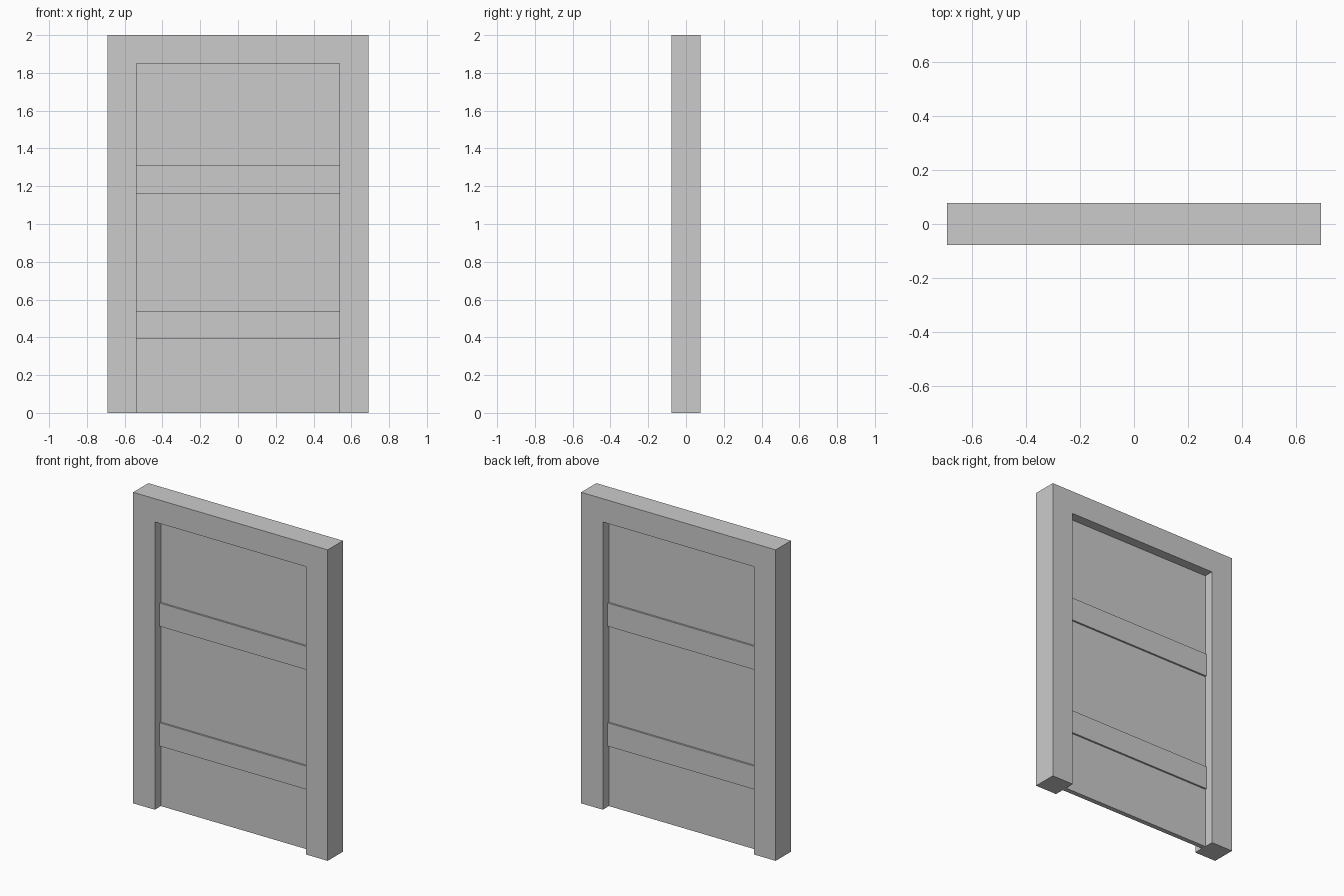
import bpy, bmesh

if "Cube" in bpy.data.objects:
    bpy.data.objects.remove(bpy.data.objects["Cube"])

HALF_W, HEIGHT, HALF_D = 0.692, 2.0, 0.077   # outer frame
IN_W, IN_H = 0.538, 1.85                     # opening


def slab(name, profile, half_depth):
    """Extrude an x/z outline symmetrically along y."""
    bm = bmesh.new()
    face = bm.faces.new([bm.verts.new((x, -half_depth, z)) for x, z in profile])
    ext = bmesh.ops.extrude_face_region(bm, geom=[face], use_keep_orig=True)
    verts = [g for g in ext["geom"] if isinstance(g, bmesh.types.BMVert)]
    bmesh.ops.translate(bm, verts=verts, vec=(0, 2 * half_depth, 0))
    bmesh.ops.recalc_face_normals(bm, faces=bm.faces)
    mesh = bpy.data.meshes.new(name)
    bm.to_mesh(mesh)
    bm.free()
    obj = bpy.data.objects.new(name, mesh)
    bpy.context.collection.objects.link(obj)
    return obj


def rect(half_w, z0, z1):
    return [(-half_w, z0), (half_w, z0), (half_w, z1), (-half_w, z1)]


# Door frame: two jambs and header in one piece
slab("door_frame", [(-HALF_W, 0), (-IN_W, 0), (-IN_W, IN_H), (IN_W, IN_H),
                    (IN_W, 0), (HALF_W, 0), (HALF_W, HEIGHT), (-HALF_W, HEIGHT)], HALF_D)

# Thin door leaf set in the middle of the frame
slab("door_panel", rect(IN_W, 0, IN_H), 0.0155)

# Raised cross rails, showing on both sides
for label, z in (("lower", 0.39), ("upper", 1.16)):
    slab(label + "_rail", rect(IN_W, z, z + 0.15), 0.027)
